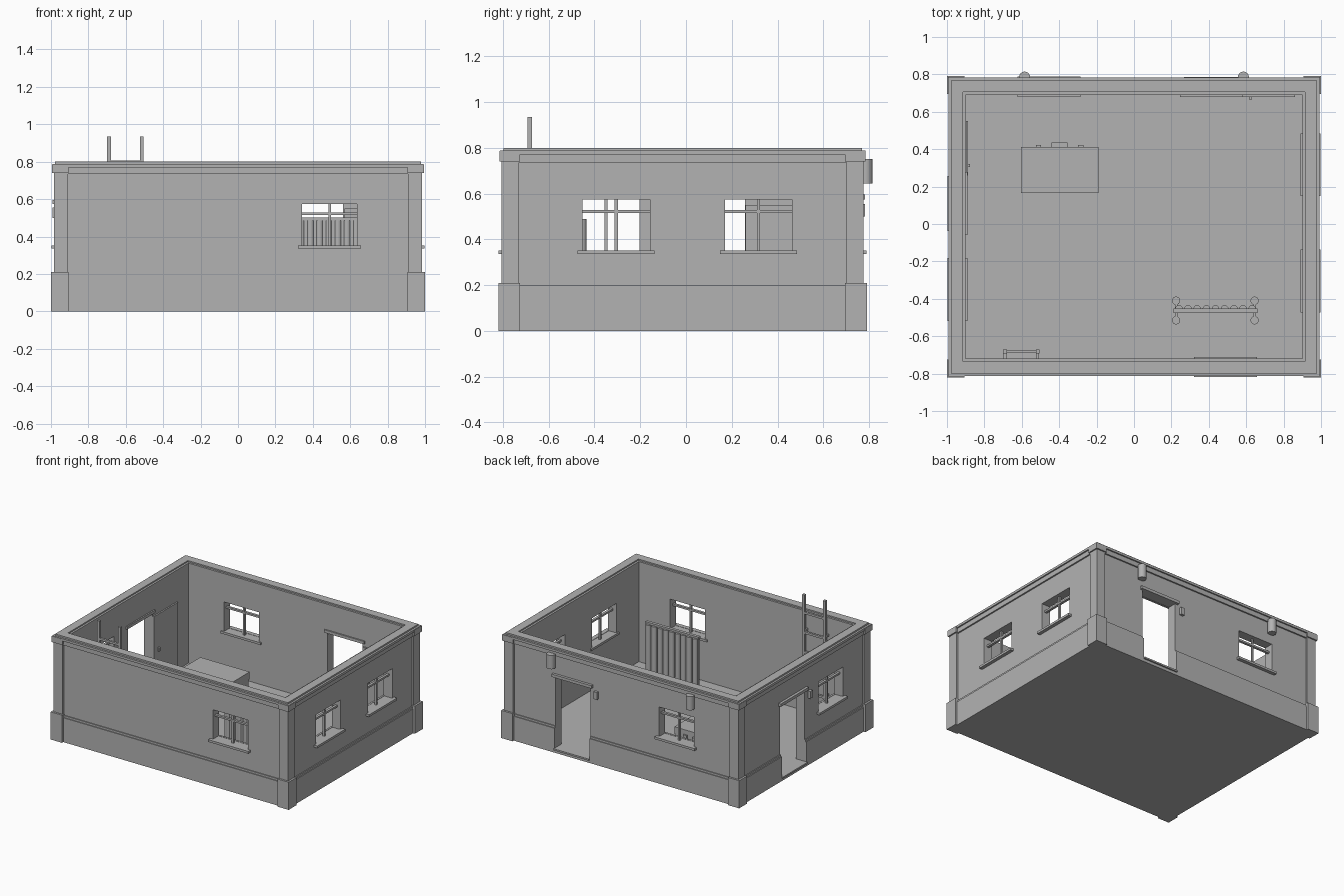
import bpy, bmesh, math
from mathutils import Vector, Matrix

if "Cube" in bpy.data.objects:
    bpy.data.objects.remove(bpy.data.objects["Cube"], do_unlink=True)

grey = bpy.data.materials.new("plain_grey")
grey.use_nodes = True
grey.diffuse_color = (0.45, 0.45, 0.45, 1)
grey.node_tree.nodes["Principled BSDF"].inputs["Base Color"].default_value = (0.45, 0.45, 0.45, 1)

CY = -0.015      # building centre in y
FLOOR = 0.03


def finish(name, bm):
    bmesh.ops.recalc_face_normals(bm, faces=bm.faces)
    mesh = bpy.data.meshes.new(name)
    bm.to_mesh(mesh)
    bm.free()
    mesh.materials.append(grey)
    obj = bpy.data.objects.new(name, mesh)
    bpy.context.collection.objects.link(obj)
    return obj


def box(name, x, y, z):
    """Box from (low, high) pairs."""
    bm = bmesh.new()
    bmesh.ops.create_cube(bm, size=1)
    for v in bm.verts:
        v.co = Vector(((r[0] + r[1]) / 2 + c * (r[1] - r[0])
                       for r, c in zip((x, y, z), v.co)))
    return finish(name, bm)


def cylinder(name, x, y, z, radius, sides=16):
    bm = bmesh.new()
    bmesh.ops.create_cone(bm, cap_ends=True, segments=sides, radius1=radius, radius2=radius,
                          depth=z[1] - z[0], matrix=Matrix.Translation((x, y, sum(z) / 2)))
    obj = finish(name, bm)
    bpy.ops.object.select_all(action='DESELECT')
    obj.select_set(True)
    bpy.context.view_layer.objects.active = obj
    bpy.ops.object.shade_smooth_by_angle(angle=math.radians(40))
    return obj


def ring(name, outer, inner, z):
    """Rectangular band; outer and inner are half widths in x (y is 0.2 less)."""
    bm = bmesh.new()
    loops = []
    for half, h in ((outer, z[0]), (outer, z[1]), (inner, z[1]), (inner, z[0])):
        loops.append([bm.verts.new((sx * half, CY + sy * (half - 0.195), h))
                      for sx, sy in ((-1, -1), (1, -1), (1, 1), (-1, 1))])
    for a, b in zip(loops, loops[1:] + loops[:1]):
        for i in range(4):
            j = (i + 1) % 4
            bm.faces.new((a[i], a[j], b[j], b[i]))
    return finish(name, bm)


def wall_box(name, side, along, out, z):
    """Box placed on a wall: span along it and distance range from the centre.
    Distances use the x walls' scale; the y walls lie 0.195 nearer."""
    if side in ("left", "right"):
        s = 1 if side == "left" else -1
        return box(name, sorted((s * out[0], s * out[1])), along, z)
    s = 1 if side == "back" else -1
    return box(name, along, sorted(CY + s * (d - 0.195) for d in out), z)


# Walls, plinth and cornice
walls = ring("walls", 0.972, 0.90, (0, 0.79))
plinth = ring("plinth", 0.985, 0.95, (0, 0.185))
plinth_lip = ring("plinth_lip", 0.979, 0.95, (0.185, 0.2))
ring("frieze", 0.983, 0.95, (0.735, 0.77))
ring("cornice", 0.993, 0.95, (0.77, 0.788))
ring("wall_cap", 0.978, 0.915, (0.785, 0.8))
box("floor", (-0.96, 0.96), (CY - 0.765, CY + 0.765), (0, FLOOR))

# Corner pilasters with base and cap blocks
for sx in (-1, 1):
    for sy in (-1, 1):
        for part, low, high, z in (("base", 0.905, 1.0, (0, 0.21)),
                                   ("pilaster", 0.91, 0.985, (0.21, 0.74)),
                                   ("capital", 0.905, 0.995, (0.74, 0.785))):
            cx, cy = 0.92, 0.725
            top = high - 0.195
            # an L-shaped pair hugging the corner outside the room
            box("corner_" + part, sorted((sx * low, sx * high)),
                sorted((CY + sy * cy, CY + sy * top)), z)
            box("corner_" + part + "_return", sorted((sx * cx, sx * high)),
                sorted((CY + sy * (low - 0.195), CY + sy * top)), z)

# Openings: wall side and centre along the wall
windows = (("front", 0.49), ("left", -0.305), ("left", 0.317), ("right", -0.35), ("back", -0.455))
doors = (("back", 0.415, 0.57, 1), ("right", 0.11, 0.26, 1))

cutters = []
for side, c in windows:
    cutters.append(wall_box("cutter", side, (c - 0.147, c + 0.147), (0.85, 1.05), (0.345, 0.575)))
for side, c, hinge, d in doors:
    cutters.append(wall_box("cutter", side, (c - 0.147, c + 0.147), (0.85, 1.05), (FLOOR, 0.575)))
for target in (walls, plinth, plinth_lip):
    bpy.context.view_layer.objects.active = target
    for cutter in cutters:
        mod = target.modifiers.new("opening", 'BOOLEAN')
        mod.object = cutter
        mod.operation = 'DIFFERENCE'
        mod.solver = 'EXACT'
        bpy.ops.object.modifier_apply(modifier=mod.name)
for cutter in cutters:
    bpy.data.objects.remove(cutter, do_unlink=True)

# Window sills, mullions and transoms
for side, c in windows:
    wide = (c - 0.168, c + 0.168)
    wall_box("window_sill", side, wide, (0.965, 0.998), (0.335, 0.352))
    wall_box("inner_sill", side, wide, (0.89, 0.905), (0.335, 0.352))
    wall_box("sill_core", side, (c - 0.147, c + 0.147), (0.9, 0.97), (0.34, 0.35))
    wall_box("window_mullion", side, (c - 0.007, c + 0.007), (0.93, 0.945), (0.345, 0.575))
    wall_box("window_transom", side, (c - 0.147, c + 0.147), (0.928, 0.947), (0.515, 0.529))

# Doorways: lintels, thresholds, open leaves and small wall boxes
for side, c, hinge, d in doors:
    wide = (c - 0.168, c + 0.168)
    wall_box("door_lintel", side, wide, (0.965, 0.992), (0.573, 0.595))
    wall_box("inner_lintel", side, wide, (0.89, 0.905), (0.573, 0.595))
    wall_box("threshold", side, (c - 0.147, c + 0.147), (0.9, 0.996), (0.022, 0.034))
    wall_box("door_leaf", side, (hinge, hinge + 0.29), (0.888, 0.899), (FLOOR, 0.55))
    wall_box("door_handle", side, (hinge + 0.045, hinge + 0.06), (0.876, 0.89), (0.27, 0.3))
    e = c - 0.2
    wall_box("wall_box", side, (e - 0.015, e + 0.015), (0.965, 0.992), (0.5, 0.555))

# Outside lamps
for x in (-0.585, 0.585):
    cylinder("wall_lamp", x, 0.785, (0.645, 0.75), 0.03)

# Ladder on the front wall
for x in (-0.69, -0.515):
    box("ladder_rail", (x - 0.01, x + 0.01), (-0.692, -0.672), (FLOOR, 0.935))
    for z in (0.2, 0.65):
        box("ladder_bracket", (x - 0.007, x + 0.007), (-0.73, -0.68), (z, z + 0.015))
for i in range(5):
    z = 0.19 + 0.15 * i
    box("ladder_rung", (-0.69, -0.515), (-0.69, -0.674), (z, z + 0.016))

# Storage chest
box("chest_body", (-0.6, -0.195), (0.17, 0.405), (FLOOR, 0.205))
box("chest_lid", (-0.605, -0.19), (0.165, 0.412), (0.205, 0.26))
box("chest_clasp", (-0.44, -0.355), (0.4, 0.435), (0.17, 0.23))
for x in (-0.51, -0.285):
    box("chest_catch", (x - 0.014, x + 0.014), (0.4, 0.422), (0.185, 0.225))

# Pleated standing screen
box("screen_rail", (0.21, 0.66), (-0.475, -0.452), (0.485, 0.502))
box("screen_foot_rail", (0.21, 0.66), (-0.475, -0.452), (0.065, 0.08))
box("screen_sheet", (0.23, 0.64), (-0.468, -0.455), (0.075, 0.49))
for i in range(9):
    cylinder("screen_pleat", 0.24 + i * 0.049, -0.455, (0.075, 0.488), 0.021, 12)
for x in (0.225, 0.645):
    box("screen_post", (x - 0.009, x + 0.009), (-0.472, -0.454), (0.04, 0.49))
    box("screen_foot", (x - 0.007, x + 0.007), (-0.515, -0.41), (0.04, 0.052))
    for y in (-0.515, -0.41):
        cylinder("screen_caster", x, y, (FLOOR, 0.055), 0.022)
